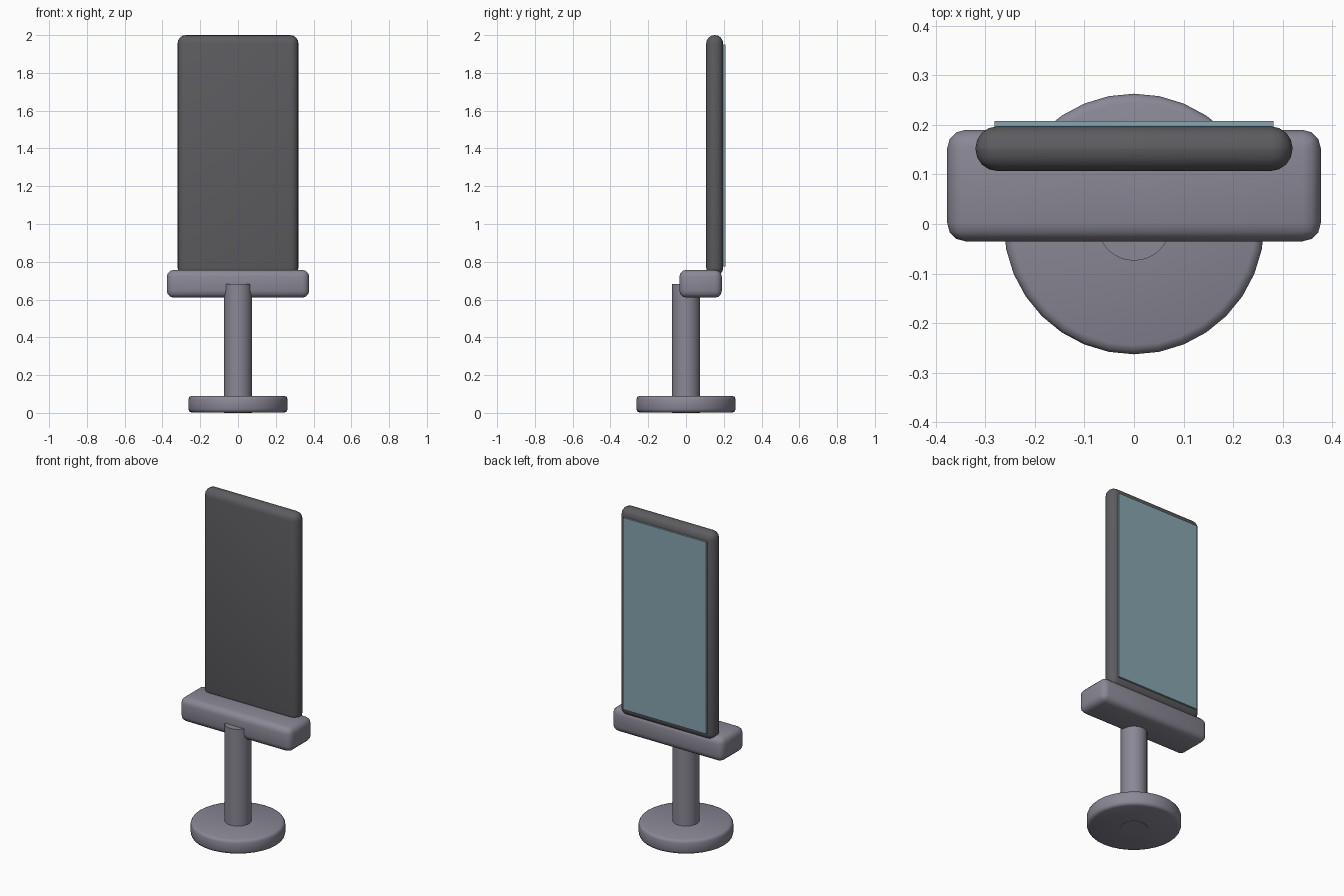
import bpy
import math

if "Cube" in bpy.data.objects:
    bpy.data.objects.remove(bpy.data.objects["Cube"], do_unlink=True)


def material(name, r, g, b):
    m = bpy.data.materials.new(name)
    m.use_nodes = True
    m.diffuse_color = (r, g, b, 1)
    bsdf = next(n for n in m.node_tree.nodes if n.type == 'BSDF_PRINCIPLED')
    bsdf.inputs["Base Color"].default_value = (r, g, b, 1)
    return m


stand_grey = material("stand grey", 0.25, 0.245, 0.30)
casing_grey = material("casing dark grey", 0.108, 0.106, 0.116)
screen_blue = material("screen blue", 0.245, 0.38, 0.44)


def finish(name, mat, bevel=0, segments=2):
    """Name, colour, round and smooth the active object."""
    o = bpy.context.object
    o.name = o.data.name = name
    o.data.materials.append(mat)
    bpy.ops.object.transform_apply(location=False, rotation=False, scale=True)
    if bevel:
        mod = o.modifiers.new("rounded edges", 'BEVEL')
        mod.width = bevel
        mod.segments = segments
        mod.limit_method = 'ANGLE'
        mod.angle_limit = math.radians(40)
        bpy.ops.object.modifier_apply(modifier=mod.name)
    bpy.ops.object.shade_smooth_by_angle(angle=math.radians(60))
    return o


def box(name, mat, x, y, z, **kw):
    """Box centred in x with half width x, spanning the y and z ranges."""
    bpy.ops.mesh.primitive_cube_add(size=1, location=(0, sum(y) / 2, sum(z) / 2))
    bpy.context.object.scale = (2 * x, y[1] - y[0], z[1] - z[0])
    return finish(name, mat, **kw)


def disc(name, mat, radius, z, **kw):
    bpy.ops.mesh.primitive_cylinder_add(vertices=32, radius=radius, depth=z[1] - z[0],
                                        location=(0, 0, sum(z) / 2))
    return finish(name, mat, **kw)


# Stand: round foot, post and cross bar
disc("foot", stand_grey, 0.263, (0.002, 0.09), bevel=0.018)
disc("post", stand_grey, 0.074, (0, 0.683))
box("cross_bar", stand_grey, 0.377, (-0.035, 0.19), (0.61, 0.757), bevel=0.037, segments=3)

# Upright panel with a thin screen on its back
box("panel_casing", casing_grey, 0.32, (0.107, 0.197), (0.725, 2.0), bevel=0.044, segments=4)
box("screen", screen_blue, 0.282, (0.195, 0.208), (0.775, 1.95))
